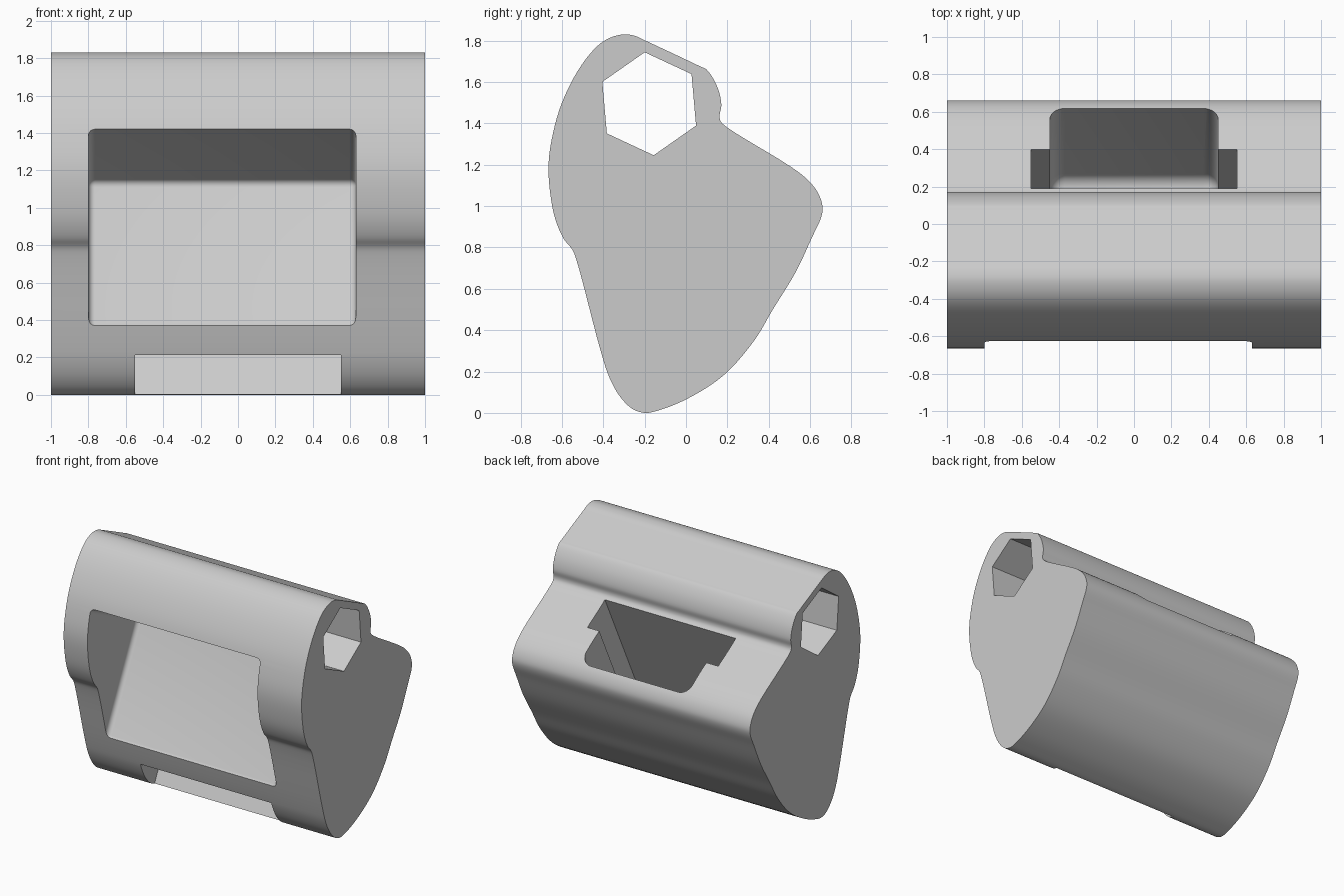
import bpy, bmesh, math
from mathutils import Vector, Matrix

if "Cube" in bpy.data.objects:
    bpy.data.objects.remove(bpy.data.objects["Cube"], do_unlink=True)

TILT = math.radians(26.1)   # lean shared by the pockets and the slot

grey = bpy.data.materials.new("light_grey")
grey.use_nodes = True
grey.diffuse_color = (0.6, 0.6, 0.6, 1)
grey.node_tree.nodes["Principled BSDF"].inputs["Base Color"].default_value = (0.6, 0.6, 0.6, 1)


def make_object(name, bm):
    bmesh.ops.recalc_face_normals(bm, faces=bm.faces)
    mesh = bpy.data.meshes.new(name)
    bm.to_mesh(mesh)
    bm.free()
    mesh.materials.append(grey)
    ob = bpy.data.objects.new(name, mesh)
    bpy.context.collection.objects.link(ob)
    return ob


def prism(name, outline, half):
    """Extrude a (y, z) outline along x."""
    bm = bmesh.new()
    face = bm.faces.new([bm.verts.new((-half, y, z)) for y, z in outline])
    geo = bmesh.ops.extrude_face_region(bm, geom=[face])["geom"]
    moved = [g for g in geo if isinstance(g, bmesh.types.BMVert)]
    bmesh.ops.translate(bm, verts=moved, vec=(2 * half, 0, 0))
    return make_object(name, bm)


def leaning_box(name, xs, us, vs, radius=0.0):
    """Rounded box given in the leaning frame (x, inward, along)."""
    bm = bmesh.new()
    bmesh.ops.create_cube(bm, size=1)
    for v in bm.verts:
        v.co = Vector([r[0] if c < 0 else r[1] for c, r in zip(v.co, (xs, us, vs))])
    if radius:
        bmesh.ops.bevel(bm, geom=bm.edges[:], offset=radius, segments=6,
                        profile=0.5, affect='EDGES')
    bmesh.ops.transform(bm, matrix=Matrix.Rotation(-TILT, 4, 'X'), verts=bm.verts)
    return make_object(name, bm)


def smooth_loop(points, steps=5):
    """Closed centripetal spline through the points."""
    pts = [Vector(p) for p in points]
    n, out = len(pts), []
    for i in range(n):
        a, b, c, d = (pts[(i + k) % n] for k in (-1, 0, 1, 2))
        t1 = (b - a).length ** 0.5
        t2 = t1 + (c - b).length ** 0.5
        t3 = t2 + (d - c).length ** 0.5
        for s in range(steps):
            t = t1 + (t2 - t1) * s / steps
            p = a.lerp(b, t / t1)
            q = b.lerp(c, (t - t1) / (t2 - t1))
            r = c.lerp(d, (t - t2) / (t3 - t2))
            p = p.lerp(q, t / t2)
            q = q.lerp(r, (t - t1) / (t3 - t1))
            out.append(p.lerp(q, (t - t1) / (t2 - t1)))
    return out


# Body: side profile swept across the full width
side = [(-.2, 0), (-.14, .01), (0, .065), (.18, .18), (.33, .35), (.42, .5),
        (.53, .68), (.61, .85), (.655, .95), (.66, 1.0), (.635, 1.07), (.58, 1.135),
        (.5, 1.195), (.2, 1.38), (.168, 1.41), (.162, 1.435), (.171, 1.49),
        (.15, 1.58), (.1, 1.66), (.07, 1.675), (-.2, 1.802), (-.25, 1.824),
        (-.31, 1.83), (-.4, 1.797), (-.5, 1.69), (-.6, 1.5), (-.65, 1.32),
        (-.665, 1.19), (-.655, 1.05), (-.63, .93), (-.59, .84), (-.55, .79),
        (-.53, .74), (-.41, .29), (-.37, .17), (-.32, .08), (-.26, .02)]
body = prism("body", smooth_loop(side), 1.0)

# Cutters: hexagonal bore, front window, rear pocket, through slot
hexagon = [(-.178 + .25 * math.cos(math.radians(a)), 1.495 + .25 * math.sin(math.radians(a)))
           for a in range(35, 395, 60)]
cutters = [
    prism("hex_bore", hexagon, 1.2),
    leaning_box("front_window", (-.8, .63), (-1.6, -.547), (.125, 1.0), .035),
    leaning_box("rear_pocket", (-.45, .45), (-.4, .073), (.386, 2.2), .08),
    leaning_box("strap_slot", (-.55, .55), (-.441, -.195), (-.6, 2.0)),
]

bpy.ops.object.select_all(action='DESELECT')
bpy.context.view_layer.objects.active = body
body.select_set(True)
for cutter in cutters:
    cutter.hide_render = True
    mod = body.modifiers.new(cutter.name, 'BOOLEAN')
    mod.operation = 'DIFFERENCE'
    mod.solver = 'EXACT'
    mod.object = cutter
    bpy.ops.object.modifier_apply(modifier=mod.name)
for cutter in cutters:
    bpy.data.objects.remove(cutter, do_unlink=True)

bpy.ops.object.shade_smooth_by_angle(angle=math.radians(30))
